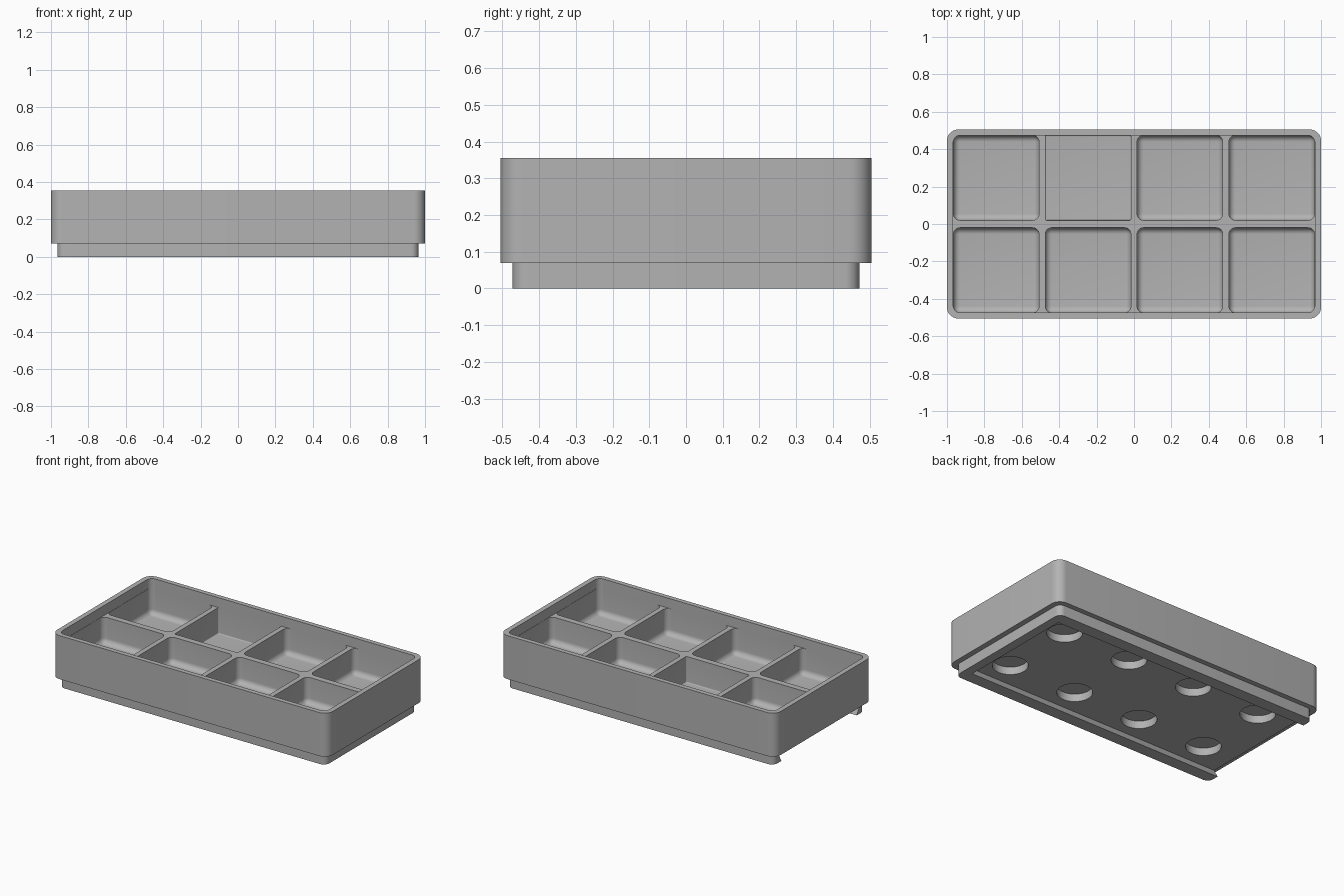
import bpy, bmesh, math
from mathutils import Vector

cube = bpy.data.objects.get("Cube")
if cube:
    bpy.data.objects.remove(cube, do_unlink=True)

# Single plastic colour
grey = bpy.data.materials.new("plain grey")
grey.use_nodes = True
COLOUR = (0.45, 0.45, 0.45, 1)
grey.diffuse_color = COLOUR
grey.node_tree.nodes["Principled BSDF"].inputs["Base Color"].default_value = COLOUR


def finish(name, bm):
    bmesh.ops.recalc_face_normals(bm, faces=bm.faces)
    mesh = bpy.data.meshes.new(name)
    bm.to_mesh(mesh)
    bm.free()
    mesh.materials.append(grey)
    obj = bpy.data.objects.new(name, mesh)
    bpy.context.collection.objects.link(obj)
    return obj


def block(name, x, y, z, radius=0, round_floor=False, flare=0):
    """Box from (min, max) pairs, with rounded uprights, floor or flared top."""
    bm = bmesh.new()
    bmesh.ops.create_cube(bm, size=1)
    for v in bm.verts:
        v.co = Vector([r[0] if c < 0 else r[1] for c, r in zip(v.co, (x, y, z))])
        if v.co.z == z[1] or abs(v.co.z - z[1]) < 1e-5:
            v.co.x += math.copysign(flare, v.co.x)
            v.co.y += math.copysign(flare, v.co.y)
    if radius:
        edges = []
        for e in bm.edges:
            a, b = (v.co for v in e.verts)
            upright = abs(a.z - b.z) > 1e-4
            at_floor = max(a.z, b.z) < z[0] + 1e-4
            if upright or (round_floor and at_floor):
                edges.append(e)
        bmesh.ops.bevel(bm, geom=edges, offset=radius, segments=8,
                        profile=0.5, affect='EDGES')
    return finish(name, bm)


def cut(target, cutters):
    bpy.context.view_layer.objects.active = target
    for c in cutters:
        mod = target.modifiers.new("cut", 'BOOLEAN')
        mod.operation, mod.solver, mod.object = 'DIFFERENCE', 'EXACT', c
        bpy.ops.object.modifier_apply(modifier=mod.name)


# Main shapes: tray body and the narrower stacking foot below it
tray = block("tray_body", (-1, 1), (-0.505, 0.505), (0.07, 0.355), 0.06)
foot = block("stacking_foot", (-0.965, 0.965), (-0.472, 0.472), (0, 0.075), 0.04)

# Recess inside the rim, above the dividers
pocket = block("rim_recess", (-0.967, 0.967), (-0.474, 0.474), (0.29, 0.5), 0.04)

# Eight compartments, with a round magnet hole under each
cells, holes = [], []
for i in range(4):
    for j in range(2):
        cx, cy = (i - 1.5) * 0.491, (j - 0.5) * 0.494
        sharp = i == 1 and j == 1
        cells.append(block("compartment", (cx - 0.229, cx + 0.229),
                           (cy - 0.227, cy + 0.227), (0.12, 0.45),
                           0.006 if sharp else 0.035, True))
        bm = bmesh.new()
        bmesh.ops.create_cone(bm, cap_ends=True, segments=48, radius1=0.105,
                              radius2=0.105, depth=0.15)
        bmesh.ops.translate(bm, verts=bm.verts, vec=(cx, cy, 0.03))
        holes.append(finish("magnet_hole", bm))

# Dovetail slot under the foot, open at the -x end
slot = block("dovetail_slot", (-1.2, 0.905), (-0.39, 0.39), (-0.001, 0.055), flare=0.03)

cut(tray, [pocket] + cells + holes)
cut(foot, [slot] + holes)

for helper in [pocket, slot] + cells + holes:
    bpy.data.objects.remove(helper, do_unlink=True)

# Smooth rounded corners, crisp edges
bpy.ops.object.select_all(action='DESELECT')
for obj in (tray, foot):
    obj.select_set(True)
bpy.context.view_layer.objects.active = tray
bpy.ops.object.shade_smooth_by_angle(angle=math.radians(30))
